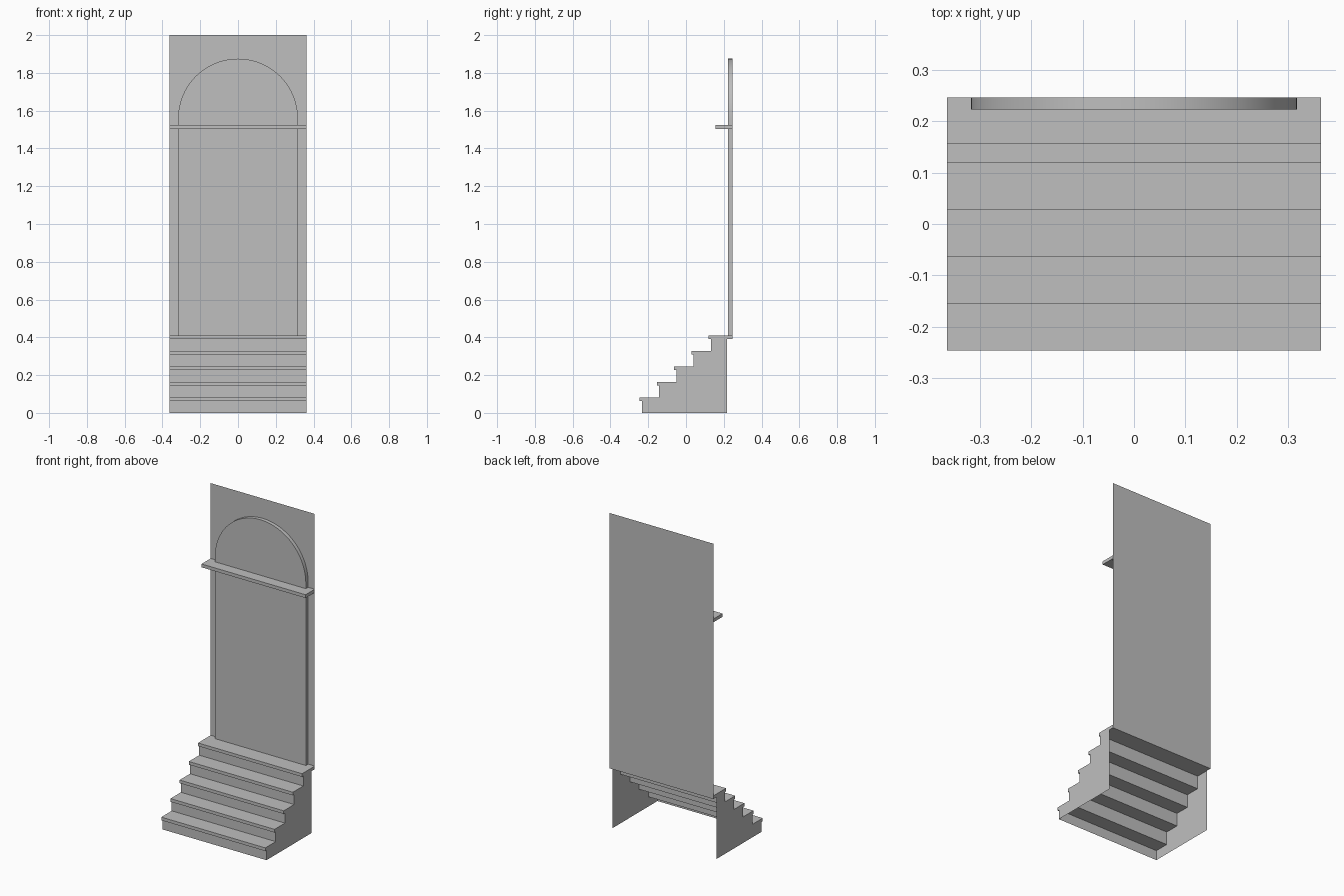
import bpy, bmesh, math

cube = bpy.data.objects.get("Cube")
if cube:
    bpy.data.objects.remove(cube, do_unlink=True)

stone = bpy.data.materials.new("plain_grey")
stone.use_nodes = True
grey = (0.52, 0.52, 0.52, 1)
stone.diffuse_color = grey
stone.node_tree.nodes["Principled BSDF"].inputs["Base Color"].default_value = grey

HALF = 0.363      # half width of the whole model
BACK = 0.246      # rear plane
STEPS = 5
RISE = 0.082
RUN = 0.0915
LIP = 0.02        # tread thickness
NOSE = 0.012      # tread overhang


def finish(name, bm):
    mesh = bpy.data.meshes.new(name)
    bm.to_mesh(mesh)
    bm.free()
    mesh.materials.append(stone)
    obj = bpy.data.objects.new(name, mesh)
    bpy.context.scene.collection.objects.link(obj)
    return obj


def box(name, y0, y1, z0, z1):
    """Full-width block."""
    bm = bmesh.new()
    bmesh.ops.create_cube(bm, size=1)
    for v in bm.verts:
        v.co.x *= 2 * HALF
        v.co.y = (y0 + y1) / 2 + v.co.y * (y1 - y0)
        v.co.z = (z0 + z1) / 2 + v.co.z * (z1 - z0)
    return finish(name, bm)


def sheet(name, points):
    """Single flat face."""
    bm = bmesh.new()
    bm.faces.new([bm.verts.new(p) for p in points])
    return finish(name, bm)


def upright(name, y, z0, z1):
    """Full-width vertical sheet facing the front."""
    return sheet(name, [(-HALF, y, z0), (HALF, y, z0), (HALF, y, z1), (-HALF, y, z1)])


# Stairs: overhanging treads on thin risers, open below and behind
outline = [(BACK - 0.03, 0)]
bottom = 0
for i in range(STEPS):
    nose = -BACK + i * RUN
    riser = nose + NOSE
    top = (i + 1) * RISE
    end = riser + RUN if i < STEPS - 1 else BACK
    box(f"tread_{i + 1}", nose, end, top - LIP, top)
    upright(f"riser_{i + 1}", riser, i * RISE, top - LIP)
    outline += [(riser, bottom), (riser, top - LIP)]
    bottom = top - LIP
outline.append((BACK - 0.03, bottom))

# Stepped side panels
for name, x in (("left_stair_side", HALF), ("right_stair_side", -HALF)):
    points = [(x, y, z) for y, z in outline]
    sheet(name, points[::-1] if x > 0 else points)

# Thin wall behind the arch
upright("back_wall", BACK, STEPS * RISE, 2.0)

# Raised round-topped panel, open where it meets the wall
radius, spring, segments = 0.317, 1.558, 40
rim = [(-radius, STEPS * RISE)]
rim += [(-radius * math.cos(math.pi * k / segments),
         spring + radius * math.sin(math.pi * k / segments)) for k in range(segments + 1)]
rim.append((radius, STEPS * RISE))
bm = bmesh.new()
front = [bm.verts.new((x, BACK - 0.023, z)) for x, z in rim]
rear = [bm.verts.new((x, BACK, z)) for x, z in rim]
bm.faces.new(front)
for k in range(len(rim) - 1):
    bm.faces.new((front[k], rear[k], rear[k + 1], front[k + 1]))
bmesh.ops.recalc_face_normals(bm, faces=bm.faces)
bm.normal_update()
if bm.faces[:][0].normal.y > 0:
    bmesh.ops.reverse_faces(bm, faces=bm.faces)
panel = finish("arched_panel", bm)
bpy.ops.object.select_all(action="DESELECT")
panel.select_set(True)
bpy.context.view_layer.objects.active = panel
bpy.ops.object.shade_smooth_by_angle(angle=math.radians(30))

# Shelf across the panel
box("shelf", 0.155, BACK, 1.504, 1.525)
